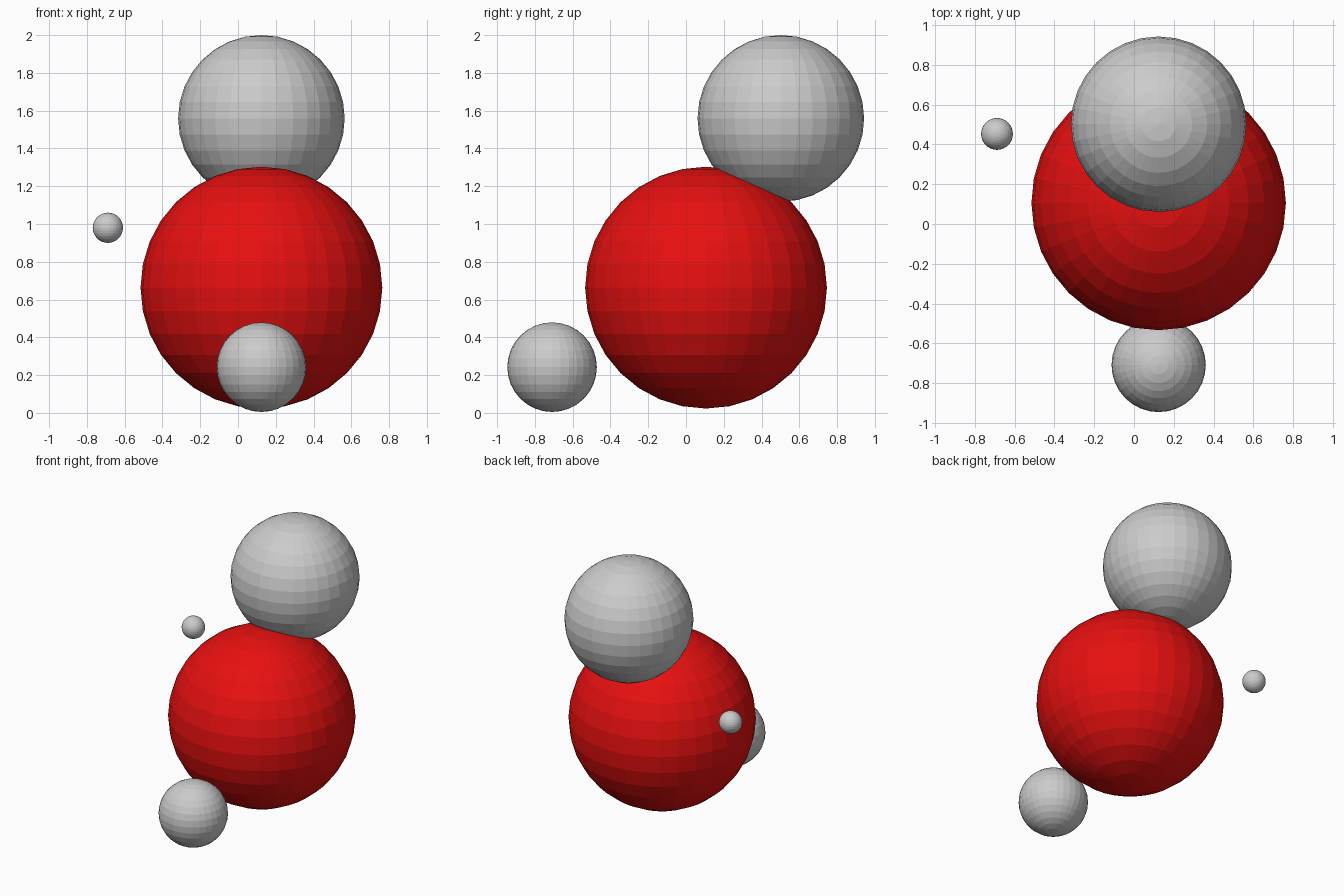
import bpy

if "Cube" in bpy.data.objects:
    bpy.data.objects.remove(bpy.data.objects["Cube"])


def make_material(name, rgb):
    mat = bpy.data.materials.new(name)
    mat.diffuse_color = (*rgb, 1.0)
    mat.use_nodes = True
    mat.node_tree.nodes["Principled BSDF"].inputs["Base Color"].default_value = mat.diffuse_color
    return mat


red = make_material("red", (0.80, 0.005, 0.005))
grey = make_material("light grey", (0.60, 0.60, 0.60))


def ball(name, centre, radius, mat):
    # flat-shaded UV sphere, 32 sides by 16 rings
    bpy.ops.mesh.primitive_uv_sphere_add(
        segments=32, ring_count=16, radius=radius, location=centre)
    obj = bpy.context.object
    obj.name = name
    obj.data.materials.append(mat)
    return obj


# large central ball
ball("large_red_ball", (0.124, 0.106, 0.663), 0.64, red)
# upper ball, sunk into the back top of the red one
ball("upper_grey_ball", (0.124, 0.502, 1.559), 0.441, grey)
# lower ball at the front
ball("lower_grey_ball", (0.124, -0.709, 0.242), 0.237, grey)
# tiny ball floating at the left rear
ball("tiny_grey_ball", (-0.689, 0.453, 0.980), 0.08, grey)
